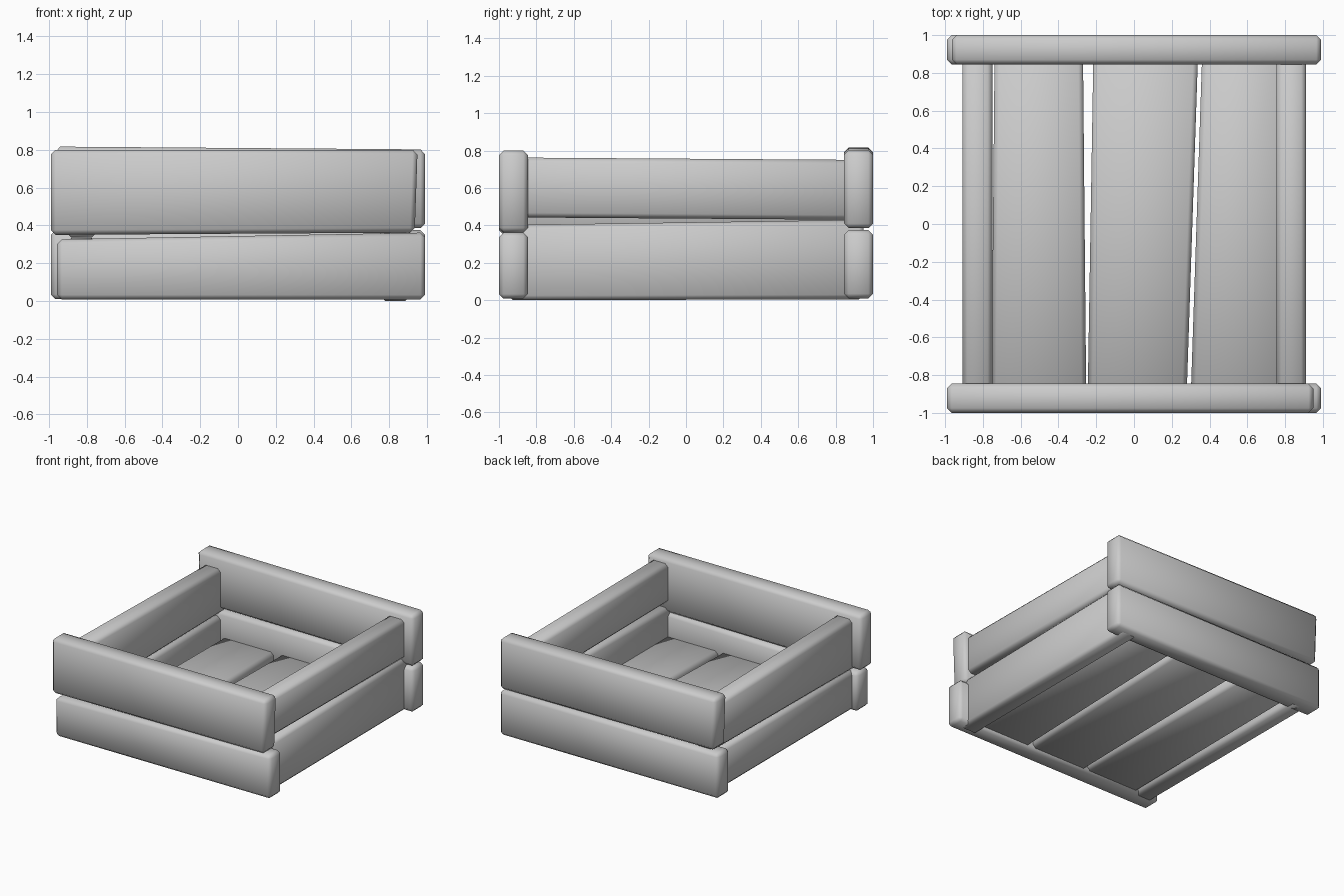
import bpy, bmesh

if "Cube" in bpy.data.objects:
    bpy.data.objects.remove(bpy.data.objects["Cube"])


def plank(name, quad, lo, hi, axis, width=0.025):
    """Chamfered board: four-corner outline swept from lo to hi along an axis."""
    def place(a, b, t):
        return {'x': (t, a, b), 'y': (a, t, b), 'z': (a, b, t)}[axis]
    bm = bmesh.new()
    near = [bm.verts.new(place(a, b, lo)) for a, b in quad]
    far = [bm.verts.new(place(a, b, hi)) for a, b in quad]
    bm.faces.new(near)
    bm.faces.new(far)
    for i in range(4):
        j = (i + 1) % 4
        bm.faces.new((near[i], near[j], far[j], far[i]))
    bmesh.ops.recalc_face_normals(bm, faces=bm.faces)
    for f in bm.faces:
        f.smooth = True
    mesh = bpy.data.meshes.new(name)
    bm.to_mesh(mesh)
    bm.free()
    ob = bpy.data.objects.new(name, mesh)
    bpy.context.collection.objects.link(ob)
    bev = ob.modifiers.new("chamfered_edges", 'BEVEL')
    bev.width = width
    bev.segments = 1
    bev.limit_method = 'NONE'
    return ob


# Front and back boards: outline in x, z
plank("front_lower_board", [(-.957, .008), (.99, .008), (.99, .362), (-.957, .326)], -1, -.845, 'y')
plank("front_upper_board", [(-.99, .35), (.935, .362), (.95, .80), (-.99, .80)], -1, -.845, 'y')
plank("back_lower_board", [(-.99, .01), (.99, .01), (.99, .375), (-.99, .375)], .845, 1, 'y')
plank("back_upper_board", [(-.95, .395), (.99, .385), (.99, .802), (-.965, .817)], .845, 1, 'y')

# Side boards: outline in y, z, ends let into the front and back boards
plank("right_lower_board", [(-.95, 0), (.95, .005), (.95, .43), (-.95, .402)], .755, .91, 'x')
plank("right_upper_board", [(-.95, .443), (.95, .43), (.95, .75), (-.95, .763)], .755, .91, 'x')
plank("left_lower_board", [(-.95, .01), (.95, .01), (.95, .335), (-.95, .325)], -.907, -.75, 'x')
plank("left_upper_board", [(-.95, .335), (.95, .355), (.95, .72), (-.95, .755)], -.907, -.75, 'x')

# Floor boards: outline in x, y
plank("floor_left", [(-.755, -.9), (-.253, -.9), (-.270, .9), (-.738, .9)], .03, .17, 'z')
plank("floor_middle", [(-.245, -.9), (.279, -.9), (.339, .9), (-.215, .9)], .03, .17, 'z')
plank("floor_right", [(.301, -.9), (.78, -.9), (.78, .9), (.361, .9)], .03, .17, 'z')
